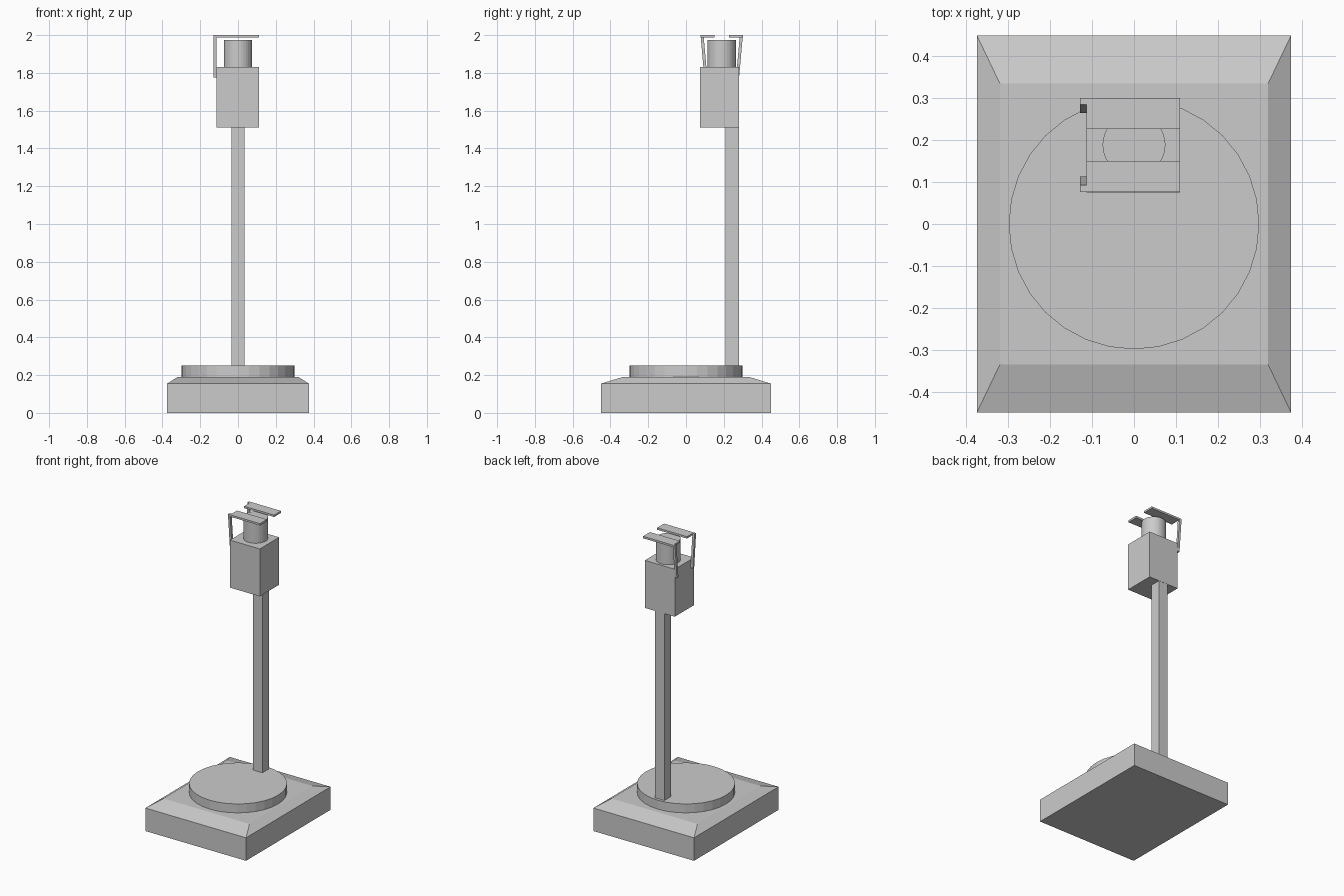
import bpy
import bmesh
import math
from mathutils import Matrix

cube = bpy.data.objects.get("Cube")
if cube:
    bpy.data.objects.remove(cube, do_unlink=True)

# One plain grey finish
COLOUR = (0.6, 0.6, 0.6, 1)
grey = bpy.data.materials.new("plain grey")
grey.use_nodes = True
grey.diffuse_color = COLOUR
grey.node_tree.nodes["Principled BSDF"].inputs["Base Color"].default_value = COLOUR


def add_object(name, bm):
    bmesh.ops.recalc_face_normals(bm, faces=bm.faces)
    mesh = bpy.data.meshes.new(name)
    bm.to_mesh(mesh)
    bm.free()
    mesh.materials.append(grey)
    obj = bpy.data.objects.new(name, mesh)
    bpy.context.scene.collection.objects.link(obj)
    return obj


def loft(name, sections):
    """Join rectangles (x0, x1, y0, y1, z) from bottom to top."""
    bm = bmesh.new()
    rings = []
    for x0, x1, y0, y1, z in sections:
        corners = ((x0, y0), (x1, y0), (x1, y1), (x0, y1))
        rings.append([bm.verts.new((x, y, z)) for x, y in corners])
    for low, high in zip(rings, rings[1:]):
        for i in range(4):
            j = (i + 1) % 4
            bm.faces.new((low[i], low[j], high[j], high[i]))
    bm.faces.new(rings[0])
    bm.faces.new(rings[-1])
    return add_object(name, bm)


def box(name, x0, x1, y0, y1, z0, z1):
    return loft(name, [(x0, x1, y0, y1, z0), (x0, x1, y0, y1, z1)])


def cylinder(name, radius, y, z0, z1, sides=32):
    bm = bmesh.new()
    bmesh.ops.create_cone(bm, cap_ends=True, segments=sides, radius1=radius,
                          radius2=radius, depth=z1 - z0,
                          matrix=Matrix.Translation((0, y, (z0 + z1) / 2)))
    return add_object(name, bm)


# Base with sloping shoulders, and the round plate on it
loft("base", [(-0.375, 0.375, -0.45, 0.45, 0),
              (-0.375, 0.375, -0.45, 0.45, 0.155),
              (-0.32, 0.32, -0.335, 0.335, 0.19)])
cylinder("round_plate", 0.299, 0, 0.19, 0.25)

# Post and the block it carries
box("post", -0.035, 0.035, 0.21, 0.28, 0.25, 1.51)
box("head_block", -0.113, 0.11, 0.075, 0.281, 1.51, 1.83)

# Cylinder on the block
HEAD_Y = 0.189
cylinder("head_cylinder", 0.075, HEAD_Y, 1.83, 1.975)

# A pair of flat bars, each hung from a leg that leans inwards
for side, label in ((-1, "front"), (1, "back")):
    def span(a, b):
        return sorted((HEAD_Y + side * a, HEAD_Y + side * b))

    box(label + "_bar", -0.113, 0.11, *span(0.038, 0.112), 1.987, 2.0)
    loft(label + "_leg", [(-0.129, -0.113, *span(0.076, 0.092), 1.775),
                          (-0.129, -0.113, *span(0.096, 0.112), 2.0)])
